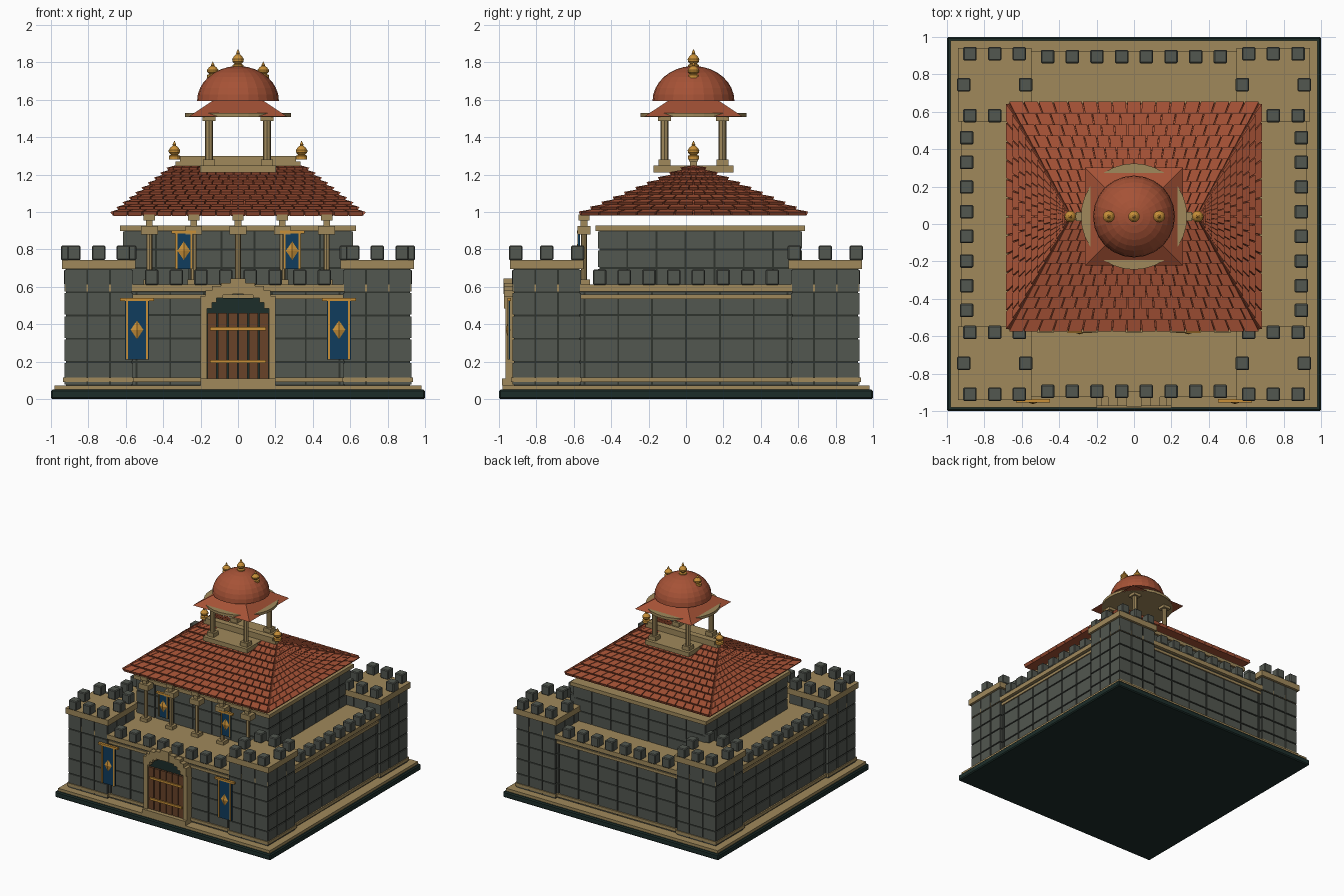
import bpy, bmesh, math
from mathutils import Vector, Matrix

if "Cube" in bpy.data.objects:
    bpy.data.objects.remove(bpy.data.objects["Cube"])


def material(name, r, g, b):
    m = bpy.data.materials.new(name)
    m.use_nodes = True
    m.diffuse_color = (r, g, b, 1)
    m.node_tree.nodes["Principled BSDF"].inputs["Base Color"].default_value = (r, g, b, 1)
    return m


STONE = material("grey_stone", 0.085, 0.095, 0.08)
MORTAR = material("dark_mortar", 0.028, 0.033, 0.027)
SAND = material("sandstone", 0.35, 0.25, 0.105)
TILE = material("terracotta", 0.38, 0.085, 0.037)
GOLD = material("gold", 0.58, 0.28, 0.04)
BLUE = material("banner_blue", 0.005, 0.045, 0.11)
WOOD = material("gate_wood", 0.14, 0.055, 0.022)
GREEN = material("dark_green", 0.012, 0.027, 0.023)
CY = 0.04  # depth centre shared by the roof and pavilion


def box(bm, x0, x1, y0, y1, z0, z1):
    size = Matrix.Diagonal((x1 - x0, y1 - y0, z1 - z0, 1))
    place = Matrix.Translation(((x0 + x1) / 2, (y0 + y1) / 2, (z0 + z1) / 2))
    bmesh.ops.create_cube(bm, size=1, matrix=place @ size)


def block(bm, x, y, z0, z1, hx, hy=None):
    hy = hx if hy is None else hy
    box(bm, x - hx, x + hx, y - hy, y + hy, z0, z1)


def lathe(bm, x, y, profile, sides=12, turn=0.0):
    rings = []
    for r, z in profile:
        rings.append([bm.verts.new((x + r * math.cos(turn + math.tau * i / sides),
                                    y + r * math.sin(turn + math.tau * i / sides), z))
                      for i in range(sides)])
    for a, b in zip(rings, rings[1:]):
        for i in range(sides):
            j = (i + 1) % sides
            bm.faces.new((a[i], a[j], b[j], b[i]))
    bm.faces.new(rings[0][::-1])
    bm.faces.new(rings[-1])


def finish(name, bm, mat, bevel=0):
    mesh = bpy.data.meshes.new(name)
    bmesh.ops.recalc_face_normals(bm, faces=bm.faces)
    bm.to_mesh(mesh)
    bm.free()
    mesh.materials.append(mat)
    obj = bpy.data.objects.new(name, mesh)
    bpy.context.collection.objects.link(obj)
    if bevel:
        mod = obj.modifiers.new("Bevel", "BEVEL")
        mod.width, mod.segments = bevel, 1
    return obj


# Masonry: a dark core faced with a grid of stone blocks on all four sides
def masonry(name, cx, cy, hx, hy, z0, z1, cols, rows, gap=0.005, depth=0.008):
    core, stones = bmesh.new(), bmesh.new()
    block(core, cx, cy, z0, z1, hx - depth, hy - depth)
    dz = (z1 - z0) / rows
    for r in range(rows):
        a, b = z0 + r * dz + gap, z0 + (r + 1) * dz - gap
        for s in (-1, 1):
            for c in range(cols):
                wx, wy = 2 * hx / cols, 2 * hy / cols
                x, y = cx - hx + (c + 0.5) * wx, cy - hy + (c + 0.5) * wy
                block(stones, x, cy + s * (hy - depth), a, b, wx / 2 - gap, depth)
                block(stones, cx + s * (hx - depth), y, a, b, depth, wy / 2 - gap)
    finish(name + "_core", core, MORTAR)
    finish(name + "_stones", stones, STONE)


# Base
bm = bmesh.new()
block(bm, 0, 0, 0, 0.05, 1)
finish("base_slab", bm, GREEN, 0.008)
bm = bmesh.new()
block(bm, 0, 0, 0.05, 0.073, 0.982)
finish("base_plate", bm, SAND)

# Walls, towers and hall
TOWERS = [(sx * 0.745, sy * 0.745) for sx in (-1, 1) for sy in (-1, 1)]
masonry("outer_wall", 0, 0, 0.905, 0.905, 0.073, 0.575, 10, 4)
for i, (x, y) in enumerate(TOWERS):
    masonry("tower_%d" % (i + 1), x, y, 0.183, 0.183, 0.073, 0.695, 3, 5)
masonry("hall", 0, 0.075, 0.615, 0.545, 0.6, 0.9, 7, 3)

trim = bmesh.new()
block(trim, 0, 0, 0.575, 0.612, 0.925)
block(trim, 0, 0, 0.535, 0.558, 0.914)
block(trim, 0, 0, 0.09, 0.115, 0.916)
for x, y in TOWERS:
    block(trim, x, y, 0.695, 0.743, 0.197)
    block(trim, x, y, 0.09, 0.115, 0.19)
block(trim, 0, 0.075, 0.897, 0.928, 0.63, 0.56)
finish("trim_and_decks", trim, SAND)

# Battlements
bm = bmesh.new()
for i in range(8):
    p = (i - 3.5) * 0.132
    for s in (-1, 1):
        block(bm, p, s * 0.895, 0.61, 0.692, 0.036)
        block(bm, s * 0.895, p, 0.61, 0.692, 0.036)
for x, y in TOWERS:
    for s in (-1, 1):
        for k in (-1, 0, 1):
            block(bm, x + k * 0.132, y + s * 0.165, 0.742, 0.82, 0.036)
        block(bm, x + s * 0.165, y, 0.742, 0.82, 0.036)
finish("battlements", bm, STONE, 0.006)

# Gate
bm = bmesh.new()
box(bm, -0.17, 0.17, -0.935, -0.88, 0.1, 0.54)
finish("gate_backing", bm, GREEN)
bm = bmesh.new()
for i in range(6):
    block(bm, (i - 2.5) * 0.056, -0.94, 0.11, 0.46, 0.024, 0.012)
finish("gate_planks", bm, WOOD)
bm = bmesh.new()
for z in (0.2, 0.375):
    block(bm, 0, -0.953, z - 0.009, z + 0.009, 0.15, 0.008)
finish("gate_bands", bm, GOLD)
bm = bmesh.new()
box(bm, -0.2, 0.2, -0.985, -0.9, 0.073, 0.11)
for s in (-1, 1):
    block(bm, s * 0.183, -0.93, 0.1, 0.5, 0.017, 0.035)
    for x, z in ((0.17, 0.52), (0.145, 0.55), (0.11, 0.575), (0.06, 0.59)):
        block(bm, s * x, -0.935, z - 0.035, z + 0.03, 0.03, 0.037)
block(bm, 0, -0.935, 0.56, 0.645, 0.04, 0.042)
finish("gate_arch", bm, SAND)


# Banners
def banner(name, x, y, z0, z1, w):
    cloth, metal = bmesh.new(), bmesh.new()
    block(cloth, x, y, z0, z1, w, 0.005)
    for s in (-1, 1):
        block(metal, x + s * w * 0.83, y - 0.005, z0, z1, w * 0.09, 0.004)
    block(metal, x, y, z1 - 0.006, z1 + 0.01, w * 1.4, 0.01)
    place = Matrix.Translation((x, y - 0.006, (z0 + z1) / 2))
    bmesh.ops.create_uvsphere(metal, u_segments=4, v_segments=2, radius=1,
                              matrix=place @ Matrix.Diagonal((0.034, 0.012, 0.05, 1)))
    finish(name + "_cloth", cloth, BLUE)
    finish(name + "_gold", metal, GOLD)


for side, s in (("right", -1), ("left", 1)):
    banner("lower_banner_" + side, s * 0.54, -0.945, 0.21, 0.53, 0.065)
    banner("upper_banner_" + side, s * 0.29, -0.572, 0.695, 0.89, 0.047)

# Veranda columns
bm = bmesh.new()
for i in range(-2, 3):
    x, y = i * 0.237, -0.545
    block(bm, x, y, 0.61, 0.64, 0.032)
    lathe(bm, x, y, [(0.016, 0.64), (0.016, 0.88)], 8)
    block(bm, x, y, 0.88, 0.925, 0.045, 0.035)
    block(bm, x, y, 0.925, 0.955, 0.018)
    block(bm, x, y, 0.955, 0.985, 0.03)
finish("veranda_columns", bm, SAND)

# Hipped roof: solid core, then overlapping wedge tiles fanned over each slope
HX, HY, RIDGE, EAVE, TOP = 0.67, 0.605, 0.335, 0.982, 1.245
eaves = [Vector((x, CY + y, EAVE)) for x, y in ((-HX, -HY), (HX, -HY), (HX, HY), (-HX, HY))]
ends = [Vector((s * RIDGE, CY, TOP)) for s in (-1, 1)]
slopes = [(eaves[0], eaves[1], ends[0], ends[1], 17), (eaves[1], eaves[2], ends[1], ends[1], 12),
          (eaves[2], eaves[3], ends[1], ends[0], 17), (eaves[3], eaves[0], ends[0], ends[0], 12)]
core, tiles = bmesh.new(), bmesh.new()
bmesh.ops.convex_hull(core, input=[core.verts.new(p) for p in eaves + ends])
finish("roof_core", core, TILE)
ROWS = 10
for a, b, c, d, count in slopes:
    normal = (b - a).cross(c - a).normalized()
    for r in range(ROWS):
        t0, t1 = r / ROWS, min((r + 1.15) / ROWS, 1)
        shift = 0.5 * (r % 2)
        for k in range(count + (r % 2)):
            u0 = max((k - shift) / count, 0)
            u1 = min((k + 1 - shift) / count, 1)
            gap = 0.04 * (u1 - u0)

            def at(u, t, h):
                return tiles.verts.new(a.lerp(c, t).lerp(b.lerp(d, t), u) + normal * h)

            quad = ((u0 + gap, t0), (u1 - gap, t0), (u1 - gap, t1), (u0 + gap, t1))
            low = [at(u, t, -0.003) for u, t in quad]
            high = [at(u, t, h) for (u, t), h in zip(quad, (0.022, 0.022, 0.004, 0.004))]
            tiles.faces.new(low[::-1])
            tiles.faces.new(high)
            for i in range(4):
                j = (i + 1) % 4
                tiles.faces.new((low[i], low[j], high[j], high[i]))
finish("roof_tiles", tiles, TILE)

# Ridge and rooftop pavilion
bm = bmesh.new()
block(bm, 0, CY, 1.235, 1.27, 0.335, 0.018)
block(bm, 0, CY, 1.27, 1.298, 0.31, 0.025)
block(bm, 0, CY, 1.21, 1.247, 0.203, 0.213)
for x in (-0.155, 0.155):
    for y in (CY - 0.155, CY + 0.155):
        block(bm, x, y, 1.247, 1.28, 0.032)
        lathe(bm, x, y, [(0.021, 1.28), (0.021, 1.485)], 8)
        block(bm, x, y, 1.485, 1.512, 0.034)
lathe(bm, 0, CY, [(0.284, 1.508), (0.284, 1.53)], 32)
finish("pavilion_frame", bm, SAND)
bm = bmesh.new()
lathe(bm, 0, CY, [(0.372, 1.51), (0.17, 1.605)], 4, math.pi / 4)
finish("pavilion_eave", bm, TILE)
bm = bmesh.new()
arc = [math.radians(a) for a in range(0, 89, 11)]
lathe(bm, 0, CY, [(0.219 * math.cos(a), 1.592 + 0.188 * math.sin(a)) for a in arc], 24)
finish("pavilion_dome", bm, TILE)

# Finials
bm = bmesh.new()
SHAPE = [(0.3, 0), (0.3, 0.2), (0.18, 0.25), (0.3, 0.38), (0.31, 0.5),
         (0.2, 0.66), (0.08, 0.75), (0.1, 0.8), (0.01, 1)]
for x, z, h in ((-0.34, 1.28, 0.1), (0.34, 1.28, 0.1), (-0.135, 1.715, 0.088),
                (0.135, 1.715, 0.088), (0, 1.765, 0.105)):
    lathe(bm, x, CY, [(r * 0.1, z + p * h) for r, p in SHAPE], 12)
finish("finials", bm, GOLD)
